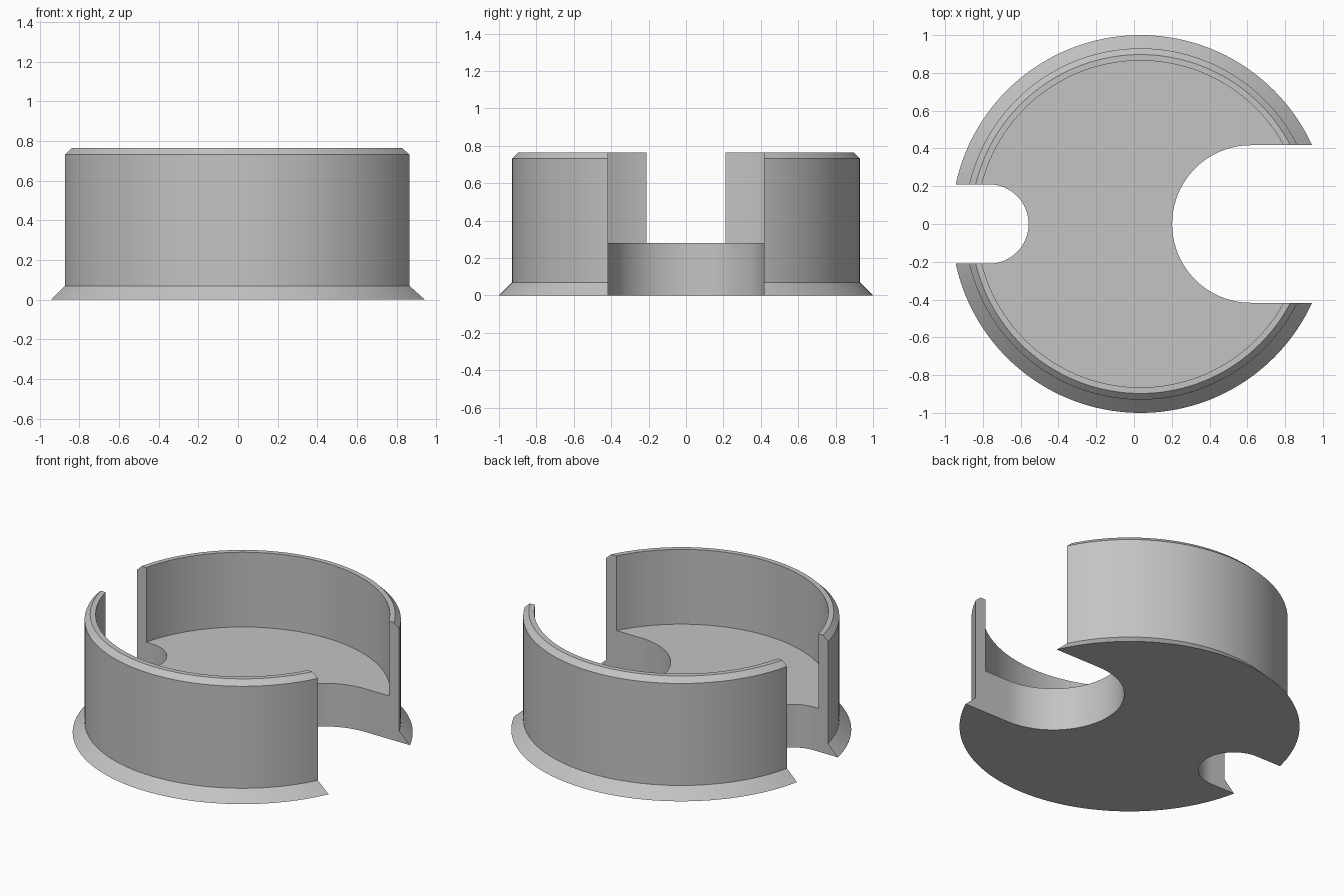
import bpy, bmesh, math

if "Cube" in bpy.data.objects:
    bpy.data.objects.remove(bpy.data.objects["Cube"], do_unlink=True)

CENTRE_X = 0.034
SEGMENTS = 160

grey = bpy.data.materials.new("light_grey")
grey.use_nodes = True
grey.diffuse_color = (0.55, 0.55, 0.55, 1)
grey.node_tree.nodes["Principled BSDF"].inputs["Base Color"].default_value = grey.diffuse_color


def finish(name, bm):
    bmesh.ops.recalc_face_normals(bm, faces=bm.faces[:])
    mesh = bpy.data.meshes.new(name)
    bm.to_mesh(mesh)
    bm.free()
    mesh.materials.append(grey)
    obj = bpy.data.objects.new(name, mesh)
    bpy.context.collection.objects.link(obj)
    return obj


def lathe(name, profile):
    """Closed solid turned around z from (radius, height) pairs."""
    bm = bmesh.new()
    verts = [bm.verts.new((r, 0, z)) for r, z in profile]
    edges = [bm.edges.new(pair) for pair in zip(verts, verts[1:])]
    bmesh.ops.spin(bm, geom=verts + edges, cent=(0, 0, 0), axis=(0, 0, 1),
                   angle=math.tau, steps=SEGMENTS, use_duplicate=False)
    bmesh.ops.remove_doubles(bm, verts=bm.verts[:], dist=1e-4)
    return finish(name, bm)


def slot_cutter(name, x, radius, side):
    """Upright U-shaped prism, round at x and open towards the given side."""
    points = [(x + side * 1.5, -radius)]
    for i in range(49):
        a = -math.pi / 2 - math.pi * i / 48
        points.append((x + side * radius * math.cos(a), radius * math.sin(a)))
    points.append((x + side * 1.5, radius))
    bm = bmesh.new()
    face = bm.faces.new([bm.verts.new((px, py, -0.5)) for px, py in points])
    top = bmesh.ops.extrude_face_region(bm, geom=[face])["geom"]
    bmesh.ops.translate(bm, vec=(0, 0, 2),
                        verts=[v for v in top if isinstance(v, bmesh.types.BMVert)])
    obj = finish(name, bm)
    obj.hide_render = True
    return obj


# Round tray: flared foot, straight wall, chamfered rim, thick floor
tray = lathe("slotted_tray", [
    (0, 0), (1, 0), (0.93, 0.07), (0.93, 0.732), (0.897, 0.765),
    (0.865, 0.765), (0.865, 0.28), (0, 0.28)])
tray.location.x = CENTRE_X

# Wide slot on the left side, narrow slot on the right side
cutters = [slot_cutter("wide_slot_cutter", 0.619, 0.417, 1),
           slot_cutter("narrow_slot_cutter", -0.768, 0.21, -1)]
bpy.context.view_layer.objects.active = tray
tray.select_set(True)
for cutter in cutters:
    mod = tray.modifiers.new("slot", "BOOLEAN")
    mod.operation = "DIFFERENCE"
    mod.solver = "EXACT"
    mod.object = cutter
    bpy.ops.object.modifier_apply(modifier=mod.name)
    bpy.data.objects.remove(cutter, do_unlink=True)

# Smooth round walls, crisp edges
bpy.ops.object.shade_smooth_by_angle(angle=math.radians(25))
